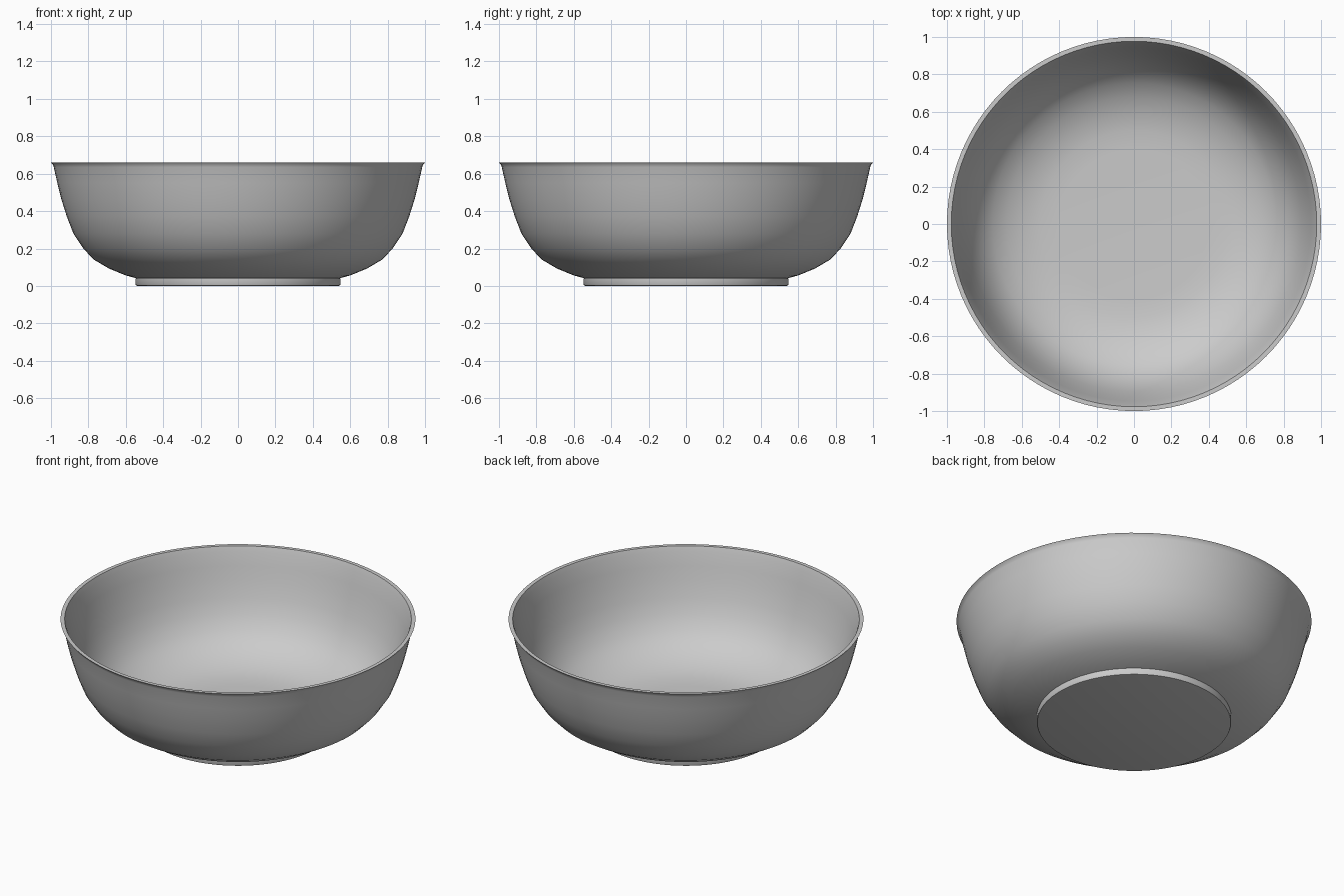
import bpy
import bmesh
from math import radians
from mathutils import Matrix, Vector

cube = bpy.data.objects.get("Cube")
if cube:
    bpy.data.objects.remove(cube)

# Plain grey glaze
grey = bpy.data.materials.new("grey")
grey.use_nodes = True
colour = (0.6, 0.6, 0.6, 1)
grey.diffuse_color = colour
grey.node_tree.nodes["Principled BSDF"].inputs["Base Color"].default_value = colour


def lathe(name, profile, segments=96):
    """Spin a radius/height profile around z into a smooth object."""
    bm = bmesh.new()
    verts = [bm.verts.new((r, 0, z)) for r, z in profile]
    edges = [bm.edges.new(pair) for pair in zip(verts, verts[1:])]
    bmesh.ops.spin(bm, geom=verts + edges, cent=(0, 0, 0), axis=(0, 0, 1),
                   angle=radians(360), steps=segments, use_duplicate=False)
    bmesh.ops.remove_doubles(bm, verts=bm.verts, dist=0.0005)
    bmesh.ops.recalc_face_normals(bm, faces=bm.faces)
    mesh = bpy.data.meshes.new(name)
    bm.to_mesh(mesh)
    bm.free()
    obj = bpy.data.objects.new(name, mesh)
    bpy.context.collection.objects.link(obj)
    mesh.materials.append(grey)
    bpy.ops.object.select_all(action="DESELECT")
    obj.select_set(True)
    bpy.context.view_layer.objects.active = obj
    bpy.ops.object.shade_smooth_by_angle(angle=radians(35))
    return obj


# Outer wall from under the bowl, round the flared lip, down to the inner floor
outer = [(0.54, 0.04), (0.60, 0.056), (0.69, 0.093), (0.77, 0.14), (0.825, 0.197),
         (0.88, 0.28), (0.915, 0.37), (0.945, 0.465), (0.966, 0.55), (0.985, 0.635),
         (0.99, 0.65), (1.0, 0.66)]
inner = [(0.977, 0.66), (0.966, 0.63), (0.946, 0.55), (0.925, 0.47), (0.895, 0.375),
         (0.86, 0.29), (0.81, 0.212), (0.755, 0.158), (0.68, 0.112), (0.59, 0.077),
         (0.50, 0.06), (0.40, 0.055), (0, 0.055)]
lathe("bowl", outer + inner)

# Low foot with a softened lower edge and flat underside
lathe("foot", [(0.54, 0.045), (0.548, 0.04), (0.548, 0.008), (0.545, 0.002),
               (0.538, 0), (0, 0)])
